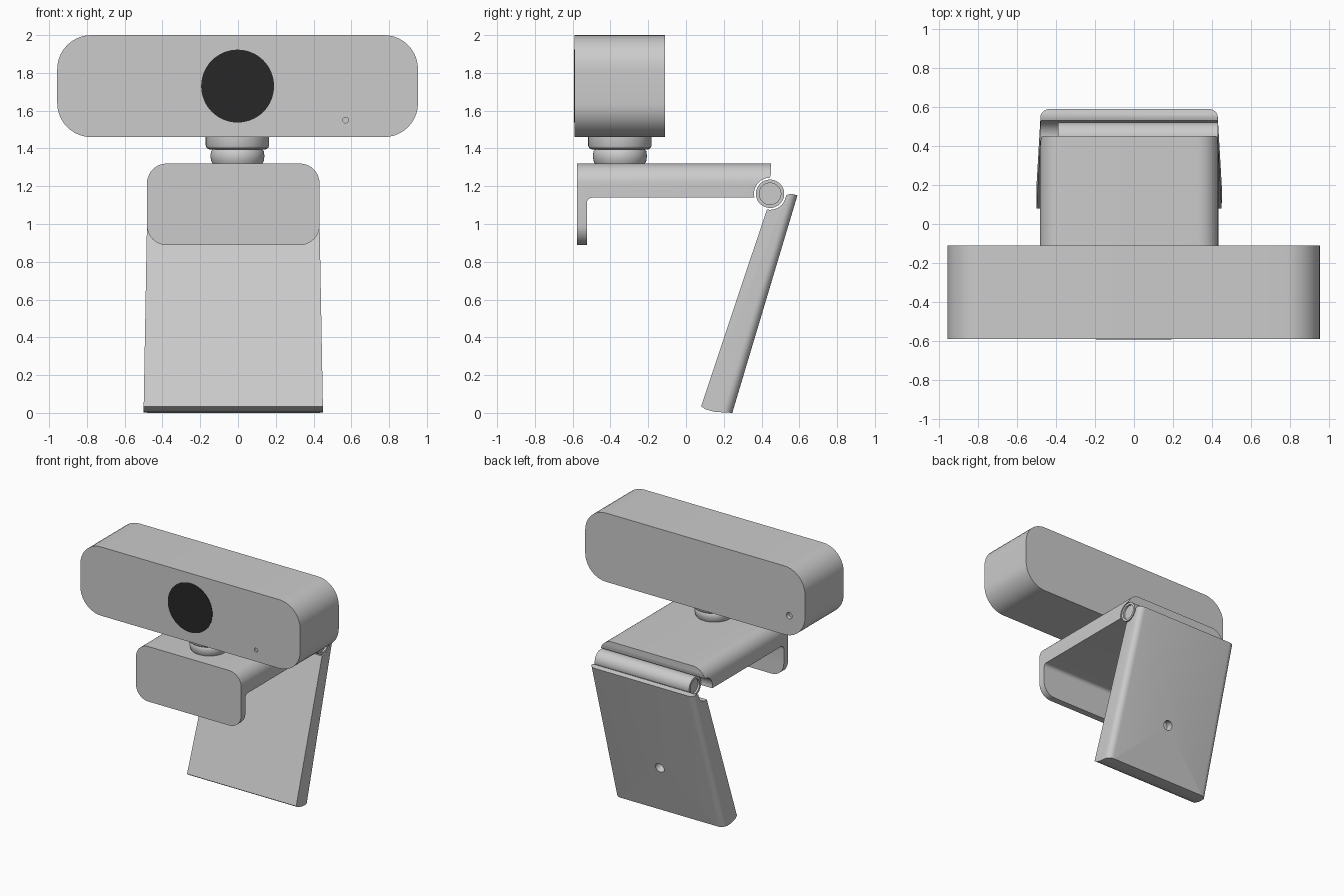
import bpy, bmesh
from math import pi, cos, sin, atan2
from mathutils import Vector, Matrix

if "Cube" in bpy.data.objects:
    bpy.data.objects.remove(bpy.data.objects["Cube"])

CX = -0.025          # centre line of the clip and leg


def arc(cx, cy, r, a0, a1, n=10):
    return [(cx + r * cos(a0 + (a1 - a0) * i / n), cy + r * sin(a0 + (a1 - a0) * i / n))
            for i in range(n + 1)]


def rounded_rect(x0, x1, z0, z1, r):
    corners = [(x1 - r, z1 - r), (x0 + r, z1 - r), (x0 + r, z0 + r), (x1 - r, z0 + r)]
    return [p for i, (x, z) in enumerate(corners)
            for p in arc(x, z, r, i * pi / 2, (i + 1) * pi / 2)]


def finish(name, bm, angle=35):
    bmesh.ops.recalc_face_normals(bm, faces=bm.faces)
    mesh = bpy.data.meshes.new(name)
    bm.to_mesh(mesh)
    bm.free()
    ob = bpy.data.objects.new(name, mesh)
    bpy.context.collection.objects.link(ob)
    smooth(ob, angle)
    return ob


def smooth(ob, angle=35):
    bpy.ops.object.select_all(action='DESELECT')
    ob.select_set(True)
    bpy.context.view_layer.objects.active = ob
    bpy.ops.object.shade_smooth_by_angle(angle=angle * pi / 180)


def prism(pts, place, lo, hi):
    """Extrude a 2D profile; place(a, b, t) gives the 3D point."""
    bm = bmesh.new()
    rings = [[bm.verts.new(place(a, b, t)) for a, b in pts] for t in (lo, hi)]
    for ring in rings:
        bm.faces.new(ring)
    n = len(pts)
    for i in range(n):
        j = (i + 1) % n
        bm.faces.new((rings[0][i], rings[0][j], rings[1][j], rings[1][i]))
    return bm


def along_y(a, b, t):
    return (a, t, b)


def along_x(a, b, t):
    return (t, a, b)


def lathe(name, profile, centre, axis='Z', segs=48):
    """Revolve (radius, height) points around an axis through centre."""
    bm = bmesh.new()
    rings = [[bm.verts.new((r * cos(2 * pi * i / segs), r * sin(2 * pi * i / segs), h))
              for i in range(segs)] for r, h in profile]
    for a, b in zip(rings, rings[1:]):
        for i in range(segs):
            j = (i + 1) % segs
            bm.faces.new((a[i], a[j], b[j], b[i]))
    bm.faces.new(rings[0])
    bm.faces.new(rings[-1])
    turn = {'Z': Matrix(), 'X': Matrix.Rotation(pi / 2, 4, 'Y'),
            'Y': Matrix.Rotation(pi / 2, 4, 'X')}[axis]
    bm.transform(Matrix.Translation(centre) @ turn)
    return finish(name, bm)


def boolean(ob, cutter, operation):
    cutter.hide_render = True
    mod = ob.modifiers.new(operation, 'BOOLEAN')
    mod.object, mod.operation, mod.solver = cutter, operation, 'EXACT'
    bpy.context.view_layer.objects.active = ob
    bpy.ops.object.modifier_apply(modifier=mod.name)
    bpy.data.objects.remove(cutter, do_unlink=True)
    smooth(ob)


def pin_hole(ob, centre, direction, r, depth):
    bm = bmesh.new()
    rot = Vector(direction).to_track_quat('Z', 'Y').to_matrix().to_4x4()
    bmesh.ops.create_cone(bm, cap_ends=True, segments=24, radius1=r, radius2=r,
                          depth=2 * depth, matrix=Matrix.Translation(centre) @ rot)
    boolean(ob, finish("hole_cutter", bm), 'DIFFERENCE')


# Camera head with softened front rim
bm = prism(rounded_rect(-0.957, 0.953, 1.46, 2.0, 0.18), along_y, -0.59, -0.11)
rim = [e for e in bm.edges if all(v.co.y < -0.58 for v in e.verts)]
bmesh.ops.bevel(bm, geom=rim, offset=0.018, segments=4, profile=0.5, affect='EDGES')
head = finish("camera_head", bm)
pin_hole(head, (0.57, -0.59, 1.55), (0, 1, 0), 0.015, 0.01)
pin_hole(head, (-0.82, -0.11, 1.62), (0, 1, 0), 0.025, 0.03)

# Lens
lens = lathe("lens", [(0.193, -0.01), (0.193, 0.003)], (-0.002, -0.59, 1.73), 'Y', 64)
black = bpy.data.materials.new("lens_black")
black.diffuse_color = (0.02, 0.02, 0.02, 1)
black.use_nodes = True
black.node_tree.nodes["Principled BSDF"].inputs["Base Color"].default_value = black.diffuse_color
lens.data.materials.append(black)

# Swivel neck
neck = (-0.003, -0.35, 0)
lathe("swivel_upper", [(0.15, 1.395), (0.163, 1.403), (0.168, 1.415), (0.168, 1.465)], neck)
lathe("swivel_lower", [(0.13, 1.315), (0.14, 1.335), (0.143, 1.36), (0.14, 1.385),
                       (0.125, 1.403)], neck)

# Clip: L-shaped side profile trimmed by the rounded front outline
HY, HZ = 0.445, 1.16
side = ([(-0.577, 1.4), (0.45, 1.4), (0.45, 1.27)]
        + arc(HY, HZ, 0.085, pi / 2, pi + 0.24, 12)
        + arc(-0.495, 1.11, 0.03, pi / 2, pi, 5)
        + [(-0.525, 0.8), (-0.577, 0.8)])
clip = finish("clip_plate", prism(side, along_x, -0.6, 0.6))
outline = finish("clip_outline", prism(rounded_rect(-0.482, 0.432, 0.888, 1.32, 0.105),
                                       along_y, -0.8, 0.8))
boolean(clip, outline, 'INTERSECT')

# Hinge barrel with recessed ends
lathe("hinge_barrel", [(0.057, 0.015), (0.057, 0.0), (0.075, 0.0), (0.075, 0.82),
                       (0.057, 0.82), (0.057, 0.805)], (-0.39, HY, HZ), 'X')

# Folding leg, widening downwards, rounded along the back side edges
leg_side = ([(0.59, 1.152), (0.55, 1.16)]
            + arc(HY, HZ, 0.085, -0.1, -pi / 2 - 0.2, 10)
            + [(0.08, 0.035), (0.105, 0.018), (0.155, 0.005), (0.245, 0.0)])
bm = prism(leg_side, lambda a, b, t: (CX + t * (0.475 - 0.018 * b), a, b), -1, 1)
top, bottom = leg_side[0], leg_side[-1]


def is_back(v):
    return any(abs(v.co.y - p[0]) + abs(v.co.z - p[1]) < 1e-4 for p in (top, bottom))


back = [e for e in bm.edges if all(is_back(v) for v in e.verts)
        and abs(e.verts[0].co.z - e.verts[1].co.z) > 0.5]
bmesh.ops.bevel(bm, geom=back, offset=0.05, segments=6, profile=0.5, affect='EDGES')
leg = finish("folding_leg", bm)

# Tripod socket in the back of the leg
slope = Vector((0, top[0] - bottom[0], top[1] - bottom[1]))
normal = Vector((0, slope.z, -slope.y)).normalized()
pin_hole(leg, Vector((CX, bottom[0], bottom[1])) + slope * 0.34, normal, 0.038, 0.06)
